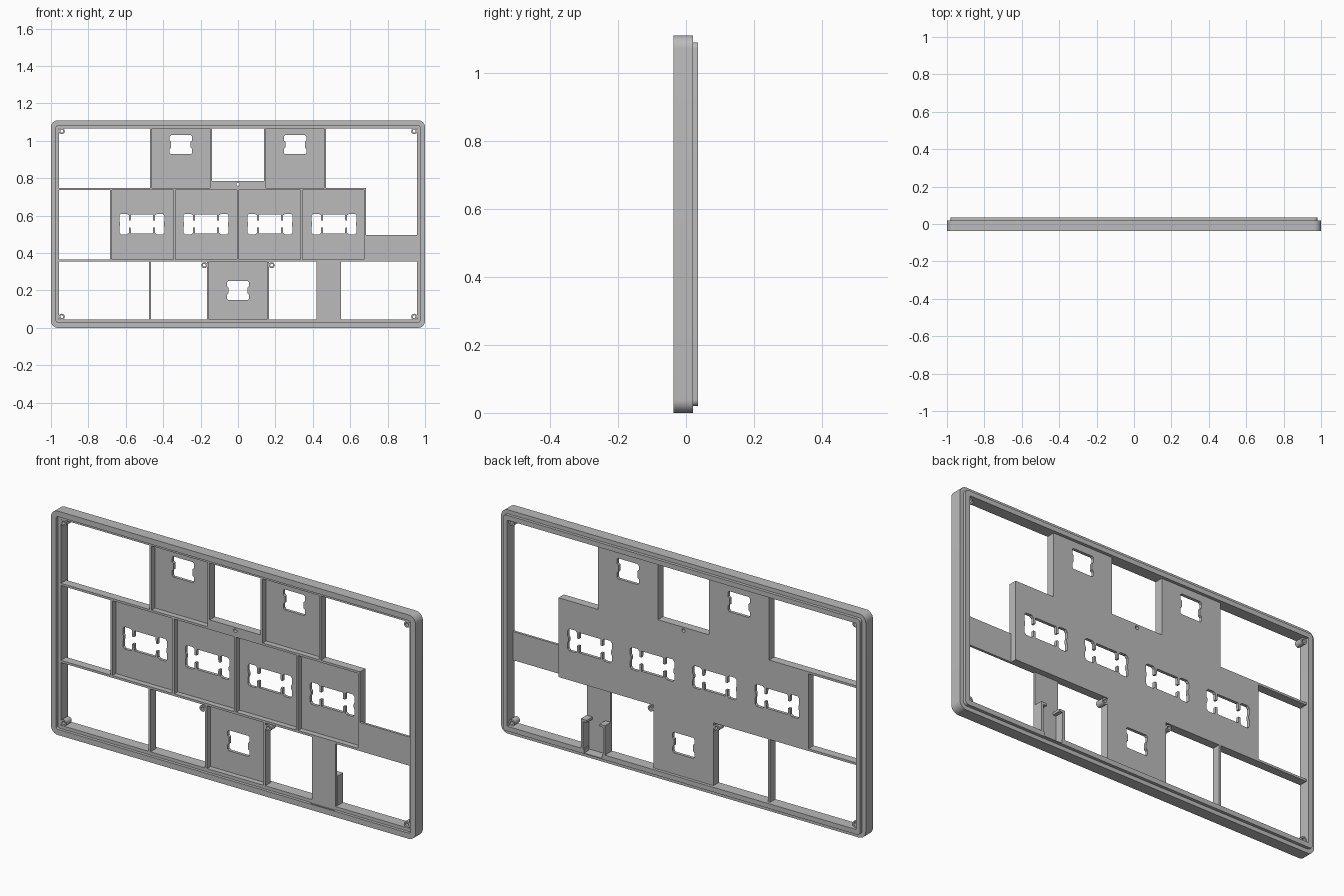
import bpy, bmesh, math
from mathutils import Vector

cube = bpy.data.objects.get("Cube")
if cube:
    bpy.data.objects.remove(cube)

W, H = 2.0, 1.11                 # overall size
FRONT, LEDGE, FLOOR, BACK, LIP = -0.037, -0.022, 0.005, 0.02, 0.035
RIB = 0.011

grey = bpy.data.materials.new("light grey plastic")
grey.use_nodes = True
COLOUR = (0.5, 0.5, 0.5, 1)
grey.diffuse_color = COLOUR
grey.node_tree.nodes["Principled BSDF"].inputs["Base Color"].default_value = COLOUR


def finish(name, bm):
    bmesh.ops.recalc_face_normals(bm, faces=bm.faces)
    mesh = bpy.data.meshes.new(name)
    bm.to_mesh(mesh)
    bm.free()
    mesh.materials.append(grey)
    obj = bpy.data.objects.new(name, mesh)
    bpy.context.collection.objects.link(obj)
    return obj


def prism(name, points, y0, y1):
    """Extrude an outline in x and z from y0 to y1."""
    bm = bmesh.new()
    face = bm.faces.new([bm.verts.new((x, y0, z)) for x, z in points])
    moved = bmesh.ops.extrude_face_region(bm, geom=[face])["geom"]
    verts = [g for g in moved if isinstance(g, bmesh.types.BMVert)]
    bmesh.ops.translate(bm, verts=verts, vec=(0, y1 - y0, 0))
    return finish(name, bm)


def box(name, x0, x1, z0, z1, y0, y1):
    return prism(name, [(x0, z0), (x1, z0), (x1, z1), (x0, z1)], y0, y1)


def circle(x, z, r, n=20):
    return [(x + r * math.cos(math.tau * i / n), z + r * math.sin(math.tau * i / n))
            for i in range(n)]


def cut(target, cutter):
    """Subtract the cutter, then discard it."""
    mod = target.modifiers.new("cut", "BOOLEAN")
    mod.operation, mod.solver, mod.object = "DIFFERENCE", "EXACT", cutter
    graph = bpy.context.evaluated_depsgraph_get()
    mesh = bpy.data.meshes.new_from_object(target.evaluated_get(graph))
    target.modifiers.clear()
    target.data = mesh
    bpy.data.objects.remove(cutter)


def rounded_loop(inset, radius):
    """Rounded rectangle inset from the overall outline."""
    r = max(radius - inset, 0.002)
    cx, cz = W / 2 - inset - r, H / 2 - inset - r
    pts = []
    for k, (sx, sz) in enumerate([(1, 1), (-1, 1), (-1, -1), (1, -1)]):
        for i in range(9):
            a = math.pi / 2 * (k + i / 8)
            pts.append((sx * cx + r * math.cos(a), H / 2 + sz * cz + r * math.sin(a)))
    return pts


# Outer frame: stepped section swept round a rounded rectangle
section = [(0, FRONT), (0, BACK), (.02, BACK), (.02, LIP),
           (.044, LIP), (.044, LEDGE), (.028, LEDGE), (.028, FRONT)]
bm = bmesh.new()
loops = [[bm.verts.new((x, y, z)) for x, z in rounded_loop(inset, .038)]
         for inset, y in section]
for a, b in zip(loops, loops[1:] + loops[:1]):
    for i in range(len(a)):
        j = (i + 1) % len(a)
        bm.faces.new((a[i], a[j], b[j], b[i]))
frame = finish("frame", bm)
cut(frame, box("lip_notch", .435, .535, .024, .06, -.01, .05))
cut(frame, box("ledge_notch", .42, .55, .024, .06, -.03, -.005))


# Cutout outlines from one mirrored quarter
def quarter_outline(quarter, cx, cz):
    q = [Vector(p) for p in quarter]
    right = [Vector((p.x, -p.y)) for p in reversed(q)] + q
    left = [Vector((-p.x, p.y)) for p in reversed(right)]
    return [(cx + p.x, cz + p.y) for p in right + left]


single = [(.052, .016), (.06, .022), (.06, .044), (.053, .051)]
double = [(.117, .008), (.121, .016), (.121, .045), (.112, .055), (.08, .055),
          (.07, .047), (.07, .018), (.06, .018), (.058, .05)]

# Panels: thin floor with raised ribs towards the front
X, Z0, Z1 = .685, .355, .748
main = box("main_panel", -X, X, Z0, Z1, FLOOR, BACK)
pitch = 2 * X / 4
for i in range(4):
    cx = -X + pitch * (i + .5)
    cut(main, prism("cutter", quarter_outline(double, cx, .555), -.1, .1))
for i in range(5):
    x = -X + (2 * X - RIB) * i / 4
    box("main_panel_rib", x, x + RIB, Z0, Z1, LEDGE, FLOOR)
for z in (Z0, Z1 - RIB):
    box("main_panel_edge", -X, X, z, z + RIB, LEDGE, FLOOR)

for name, x0, x1, z0, z1, hx, hz in [
        ("upper_right_panel", -.47, -.14, Z1, 1.068, -.305, .98),
        ("upper_left_panel", .14, .47, Z1, 1.068, .305, .98),
        ("lower_panel", -.165, .165, .042, Z0, 0, .2)]:
    panel = box(name, x0, x1, z0, z1, FLOOR, BACK)
    cut(panel, prism("cutter", quarter_outline(single, hx, hz), -.1, .1))
    for x in (x0, x1 - RIB):
        box(name + "_rib", x, x + RIB, z0, z1, LEDGE, FLOOR)

# Solid bridge between the upper panels with a small screw hole
bridge = box("bridge", -.14, .14, Z1, .785, LEDGE, BACK)
cut(bridge, prism("cutter", circle(0, .768, .009), -.1, .1))

# Free ribs across the open areas
box("upper_side_rib", -.958, -X, Z1 - RIB, Z1, LEDGE, BACK)
box("lower_side_rib", -.958, -X, Z0, Z0 + RIB, LEDGE, BACK)
box("lower_upright_rib", -.475, -.464, .042, Z0, LEDGE, BACK)

# Cable arms lying towards the front
box("side_arm", X, .958, Z0, .497, LEDGE, -.01)
box("lower_arm", .42, .55, .026, Z0, LEDGE, -.01)

# Cable clip walls behind the lower arm, with inward hooks
for x, hook in ((.42, .43), (.54, .52)):
    box("clip_wall", x, x + .012, .026, .19, -.01, LIP)
    box("clip_hook", hook, hook + .02, .178, .19, -.01, LIP)

# Screw bosses in the corners and below the main panel
spots = [(sx * .942, z) for sx in (-1, 1) for z in (.06, 1.052)]
spots += [(sx * .18, .335) for sx in (-1, 1)]
for x, z in spots:
    boss = prism("screw_boss", circle(x, z, .016), LEDGE, BACK)
    cut(boss, prism("cutter", circle(x, z, .008), -.1, .1))

# Smooth only the rounded parts
for obj in bpy.context.scene.objects:
    if obj.name.startswith(("frame", "screw_boss")):
        bpy.ops.object.select_all(action="DESELECT")
        obj.select_set(True)
        bpy.context.view_layer.objects.active = obj
        bpy.ops.object.shade_smooth_by_angle(angle=math.radians(30))
